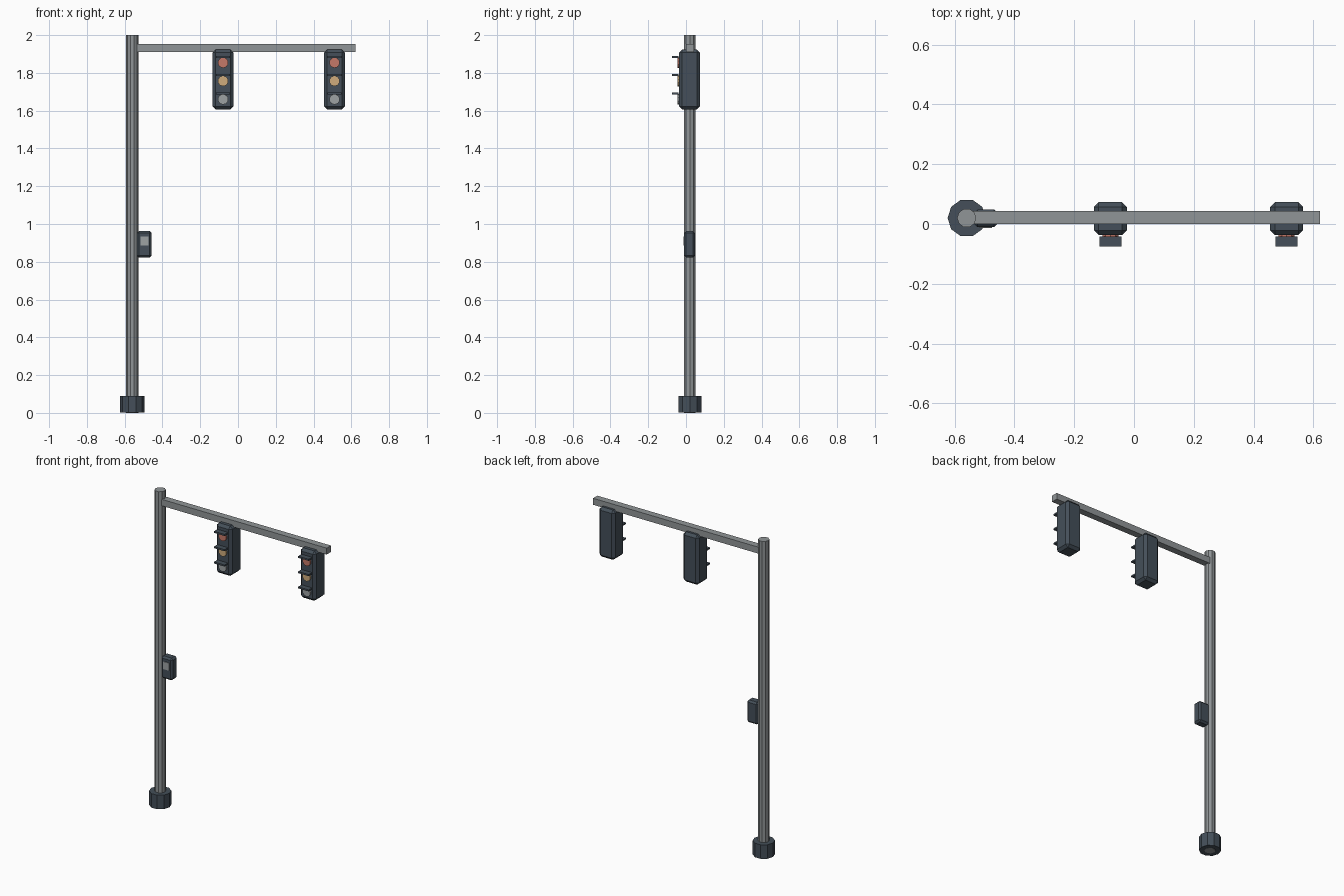
import bpy, math

cube = bpy.data.objects.get("Cube")
if cube:
    bpy.data.objects.remove(cube, do_unlink=True)


def material(name, r, g, b):
    m = bpy.data.materials.new(name)
    m.use_nodes = True
    m.diffuse_color = (r, g, b, 1)
    m.node_tree.nodes["Principled BSDF"].inputs["Base Color"].default_value = (r, g, b, 1)
    return m


STEEL = material("grey steel", 0.28, 0.30, 0.31)
DARK = material("dark slate", 0.058, 0.078, 0.10)
RED = material("red lens", 0.56, 0.19, 0.14)
AMBER = material("amber lens", 0.62, 0.41, 0.20)
PALE = material("pale grey", 0.34, 0.36, 0.37)


def finish(name, mat):
    ob = bpy.context.object
    ob.name = name
    ob.data.materials.append(mat)
    return ob


def box(name, mat, x, y, z, bevel=0):
    """Box from (min, max) pairs, with optional chamfered edges."""
    spans = (x, y, z)
    bpy.ops.mesh.primitive_cube_add(size=1, location=[(a + b) / 2 for a, b in spans])
    ob = finish(name, mat)
    ob.scale = [b - a for a, b in spans]
    bpy.ops.object.transform_apply(location=False, rotation=False, scale=True)
    if bevel:
        mod = ob.modifiers.new("chamfer", "BEVEL")
        mod.width = bevel
        mod.segments = 1
    return ob


def column(name, mat, x, y, radius, bottom, top):
    """Ten-sided upright column with corners on the x axis."""
    bpy.ops.mesh.primitive_cylinder_add(
        vertices=10, radius=radius, depth=top - bottom,
        location=(x, y, (bottom + top) / 2), rotation=(0, 0, math.pi / 2))
    return finish(name, mat)


def lens(name, mat, x, z):
    """Ten-sided disc facing the front."""
    bpy.ops.mesh.primitive_cylinder_add(
        vertices=10, radius=0.028, depth=0.014,
        location=(x, -0.038, z), rotation=(math.pi / 2, 0, 0))
    return finish(name, mat)


# Pole, footing and arm
POLE_X, MID_Y = -0.56, 0.02
column("pole", STEEL, POLE_X, MID_Y, 0.032, 0, 2)
column("footing", DARK, POLE_X, MID_Y, 0.064, 0.001, 0.09)
box("arm", STEEL, (-0.55, 0.622), (0, 0.043), (1.911, 1.952))

# Signal heads hanging from the arm
for side, x in (("inner", -0.079), ("outer", 0.511)):
    box(side + "_signal_housing", DARK, (x - 0.055, x + 0.055),
        (-0.037, 0.073), (1.607, 1.923), 0.016)
    for i, (label, mat) in enumerate((("red", RED), ("amber", AMBER), ("pale", PALE))):
        z = 1.854 - i * 0.097
        lens(f"{side}_{label}_lens", mat, x, z)
        box(f"{side}_{label}_visor", DARK, (x - 0.037, x + 0.037),
            (-0.075, -0.041), (z + 0.026, z + 0.036))

# Crossing button box on the pole
box("button_box", DARK, (-0.535, -0.457), (-0.01, 0.048), (0.822, 0.963), 0.011)
box("button_plate", PALE, (-0.517, -0.475), (-0.014, -0.008), (0.886, 0.934))
